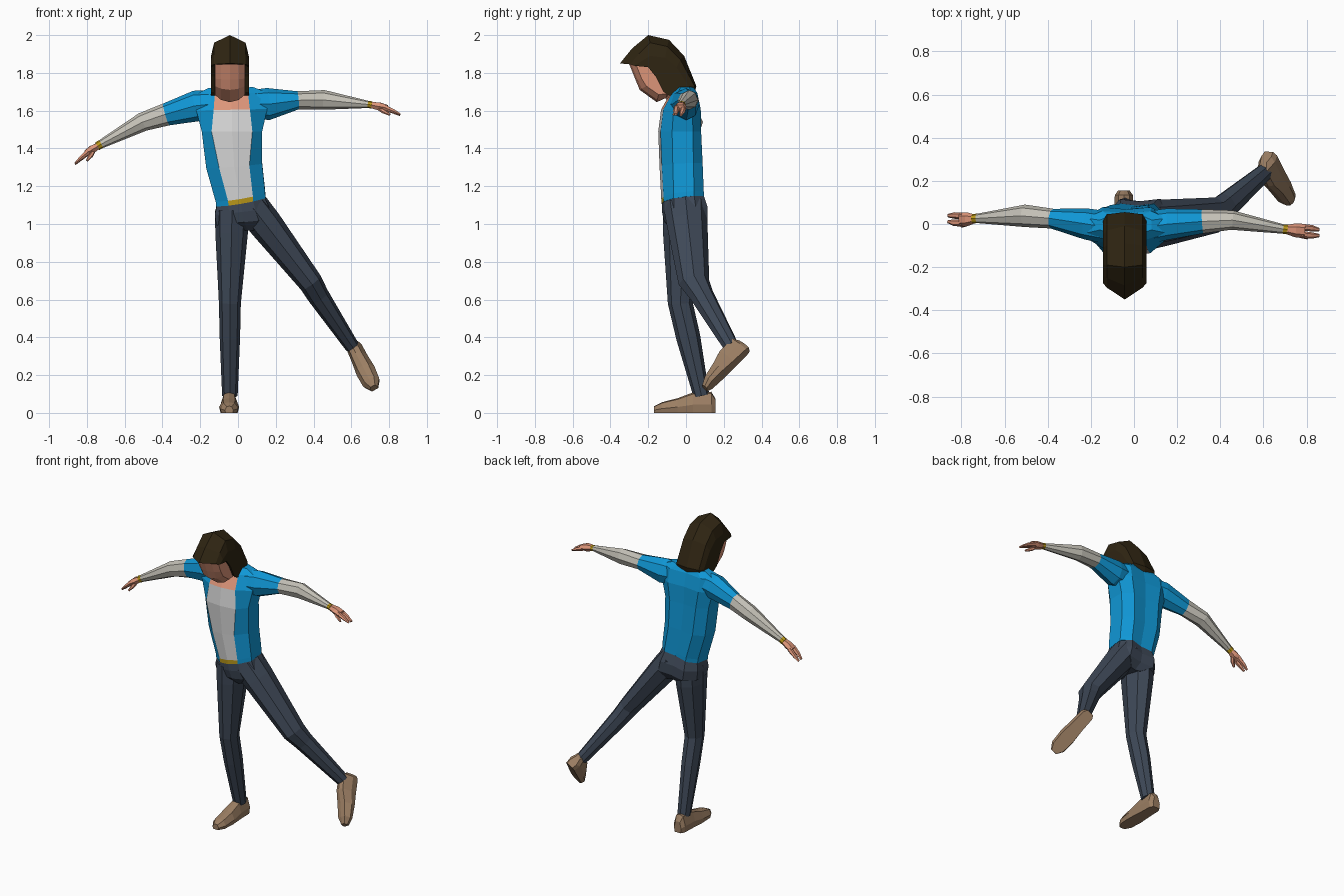
import bpy, bmesh, math
from mathutils import Vector as V

def mat(name, rgb):
    m = bpy.data.materials.new(name)
    m.diffuse_color = (*rgb, 1)
    return m

BLUE = mat("jacket blue", (.005, .31, .67))
WHITE = mat("shirt white", (.68, .68, .68))
GREY = mat("sleeve grey", (.55, .53, .47))
SKIN = mat("skin", (.72, .30, .19))
HAIR = mat("hair brown", (.028, .018, .006))
PANTS = mat("trouser navy", (.048, .065, .095))
SHOE = mat("shoe tan", (.33, .21, .125))
GOLD = mat("gold trim", (.50, .32, .01))

def loft(name, rings, pick):
    """Skin equal-sized rings, cap both ends; pick(segment, side) gives the material."""
    bm = bmesh.new()
    mats = []
    def idx(m):
        if m not in mats:
            mats.append(m)
        return mats.index(m)
    vs = [[bm.verts.new(p) for p in r] for r in rings]
    n = len(vs[0])
    for i in range(len(vs) - 1):
        for j in range(n):
            k = (j + 1) % n
            f = bm.faces.new((vs[i][j], vs[i][k], vs[i + 1][k], vs[i + 1][j]))
            f.material_index = idx(pick(i, j))
    bm.faces.new(vs[0]).material_index = idx(pick(0, n // 2))
    bm.faces.new(vs[-1]).material_index = idx(pick(len(vs) - 2, n // 2))
    bmesh.ops.recalc_face_normals(bm, faces=bm.faces)
    me = bpy.data.meshes.new(name)
    bm.to_mesh(me)
    bm.free()
    for m in mats:
        me.materials.append(m)
    ob = bpy.data.objects.new(name, me)
    bpy.context.collection.objects.link(ob)
    return ob

def limb(name, pts, mats, ref, sides=8):
    """Tube along (x, y, z, half width, half depth along ref)."""
    ref = V(ref)
    c = [V(p[:3]) for p in pts]
    rings = []
    for i, p in enumerate(pts):
        t = (c[min(i + 1, len(c) - 1)] - c[max(i - 1, 0)]).normalized()
        s = t.cross(ref).normalized()
        u = s.cross(t).normalized()
        rings.append([c[i] + s * p[3] * math.cos(a) + u * p[4] * math.sin(a)
                      for a in (2 * math.pi * k / sides for k in range(sides))])
    return loft(name, rings, lambda i, j: mats[min(i, len(mats) - 1)])

def across(name, cx, layers, m):
    """Loft (y, z) profiles side to side; layers = (half x, profile), outermost first."""
    full = [(-x, p) for x, p in layers] + [(x, p) for x, p in reversed(layers) if x]
    return loft(name, [[(cx + x, y, z) for y, z in p] for x, p in full], lambda i, j: m)

# Torso: jacket with open front panel, neckline and belt
def trunk_ring(z, cx, hx, p, y0, y1, tx, ty):
    pts = [(-p, y0 + .012), (0, y0), (p, y0 + .012), (hx, y0 * .5), (hx, y1 * .45),
           (hx * .6, y1), (0, y1 - .01), (-hx * .6, y1), (-hx, y1 * .45), (-hx, y0 * .5)]
    return [(cx + x, y, z + tx * x + ty * y) for x, y in pts]

torso = [(1.122, .015, .130, .065, -.130, .095, .17, .12),
         (1.148, .013, .131, .066, -.131, .094, .17, .12),
         (1.31, -.020, .148, .080, -.140, .088, .08, .05),
         (1.49, -.032, .160, .108, -.147, .080, 0, 0),
         (1.605, -.033, .188, .096, -.132, .078, .02, 0),
         (1.69, -.035, .190, .088, -.085, .060, .03, 0),
         (1.722, -.038, .120, .070, -.055, .040, .02, 0)]

def torso_mat(i, j):
    if j > 1:
        return BLUE
    return GOLD if i == 0 else WHITE if i < 4 else SKIN

loft("torso", [trunk_ring(*r) for r in torso], torso_mat)

# Hips
hips = [(1.125, .015, .127, .065, -.127, .095, .17, .12),
        (1.07, .022, .145, .07, -.127, .115, .12, .05),
        (1.01, .035, .150, .07, -.115, .115, .1, 0),
        (.965, .05, .06, .03, -.07, .08, 0, 0)]
loft("hips", [trunk_ring(*r) for r in hips], lambda i, j: PANTS)

# Arms: short jacket sleeve, grey undersleeve, gold cuff
arm_mats = [BLUE, BLUE, GREY, GREY, GOLD]
limb("right_arm", [(-.13, -.015, 1.635, .075, .075), (-.22, 0, 1.625, .072, .082),
                   (-.38, .025, 1.58, .046, .060), (-.505, .038, 1.54, .052, .050),
                   (-.725, .026, 1.423, .022, .023), (-.745, .025, 1.412, .022, .023)],
     arm_mats, (0, 0, 1))
limb("left_arm", [(.07, -.015, 1.635, .075, .075), (.16, 0, 1.635, .072, .085),
                  (.318, .012, 1.655, .056, .048), (.455, .018, 1.657, .045, .052),
                  (.69, -.023, 1.633, .022, .019), (.71, -.025, 1.63, .022, .019)],
     arm_mats, (0, 0, 1))

# Hands: palm, two finger groups and a thumb
def hand(side, wrist, palm, tip, thumb):
    w, p, t, th = V(wrist), V(palm), V(tip), V(thumb)
    limb(side + "_palm", [(*w, .021, .019), (*w.lerp(p, .5), .032, .024), (*p, .033, .017)],
         [SKIN], (0, 0, 1), 6)
    for k, dy in enumerate((-.017, .017)):
        o = V((0, dy, -.004 * k))
        limb(f"{side}_fingers_{k + 1}", [(*(w.lerp(p, .8) + o), .016, .016),
             (*(p.lerp(t, .5) + o), .015, .011), (*(t + o * .8), .008, .006)],
             [SKIN], (0, 0, 1), 6)
    limb(side + "_thumb", [(*w.lerp(p, .3), .014, .014), (*w.lerp(th, .65), .013, .012),
                           (*th, .006, .006)], [SKIN], (0, 0, 1), 6)

hand("right", (-.74, .024, 1.414), (-.805, .02, 1.375), (-.862, .025, 1.32), (-.80, -.012, 1.335))
hand("left", (.705, -.025, 1.63), (.79, -.033, 1.615), (.858, -.04, 1.58), (.805, -.066, 1.578))

# Legs: standing and raised
limb("right_leg", [(-.032, -.008, 1.07, .09, .115), (-.034, -.01, .95, .086, .112),
                   (-.043, -.03, .58, .058, .066), (-.043, .012, .40, .054, .064),
                   (-.043, .082, .09, .041, .042)], [PANTS], (0, 1, 0))
limb("left_leg", [(.075, -.003, 1.09, .09, .115), (.145, .006, 1.0, .089, .108),
                  (.385, .042, .69, .064, .082), (.425, .085, .62, .058, .064),
                  (.605, .24, .35, .038, .042)], [PANTS], (0, 1, 0))

# Shoes: cross-sections (distance from heel, half width, height)
SHOE_CUTS = [(0, .026, .075), (.022, .042, .112), (.12, .046, .108),
             (.20, .053, .078), (.285, .048, .056), (.325, .022, .036)]

def shoe(name, heel, fwd, up):
    o, f = V(heel), V(fwd).normalized()
    r = f.cross(V(up)).normalized()
    u = r.cross(f)
    shape = [(-.85, 0), (.85, 0), (1, .4), (.6, .92), (0, 1), (-.6, .92), (-1, .4)]
    loft(name, [[o + f * d + r * w * a + u * h * b for a, b in shape]
                for d, w, h in SHOE_CUTS], lambda i, j: SHOE)

shoe("right_shoe", (-.047, .156, 0), (0, -1, 0), (0, 0, 1))
shoe("left_shoe", (.625, .335, .335), (.09, -.2, -.19), (-.2, -.2, .34))

# Neck and face
limb("neck", [(-.04, -.03, 1.64, .06, .06), (-.04, -.10, 1.78, .055, .055)], [SKIN], (0, 1, 0))
face_c = [(-.30, 1.845), (-.268, 1.765), (-.245, 1.71), (-.155, 1.645),
          (-.10, 1.67), (-.08, 1.80), (-.2, 1.86)]
face_s = [(-.265, 1.845), (-.235, 1.77), (-.21, 1.73), (-.145, 1.685),
          (-.10, 1.69), (-.08, 1.80), (-.2, 1.86)]
face_m = [tuple(V(a).lerp(V(b), .7)) for a, b in zip(face_s, face_c)]
across("face", -.043, [(.08, face_s), (.047, face_m), (0, face_c)], SKIN)

# Hair: faceted bob with a centre ridge and overhanging fringe
hair_c = [(-.35, 1.85), (-.285, 1.93), (-.2, 2.0), (-.09, 1.975), (-.01, 1.89), (.055, 1.73),
          (.045, 1.69), (-.05, 1.70), (-.08, 1.75), (-.15, 1.80), (-.25, 1.845)]
hair_m = [(-.295, 1.845), (-.25, 1.90), (-.19, 1.96), (-.10, 1.94), (-.03, 1.87), (.045, 1.73),
          (.035, 1.69), (-.09, 1.68), (-.115, 1.70), (-.155, 1.78), (-.2, 1.84)]
hair_s = [(-.275, 1.838), (-.24, 1.86), (-.19, 1.89), (-.11, 1.88), (-.05, 1.83), (.015, 1.73),
          (.01, 1.69), (-.09, 1.68), (-.12, 1.70), (-.16, 1.78), (-.2, 1.83)]
across("hair", -.043, [(.1, hair_s), (.083, hair_m), (0, hair_c)], HAIR)
